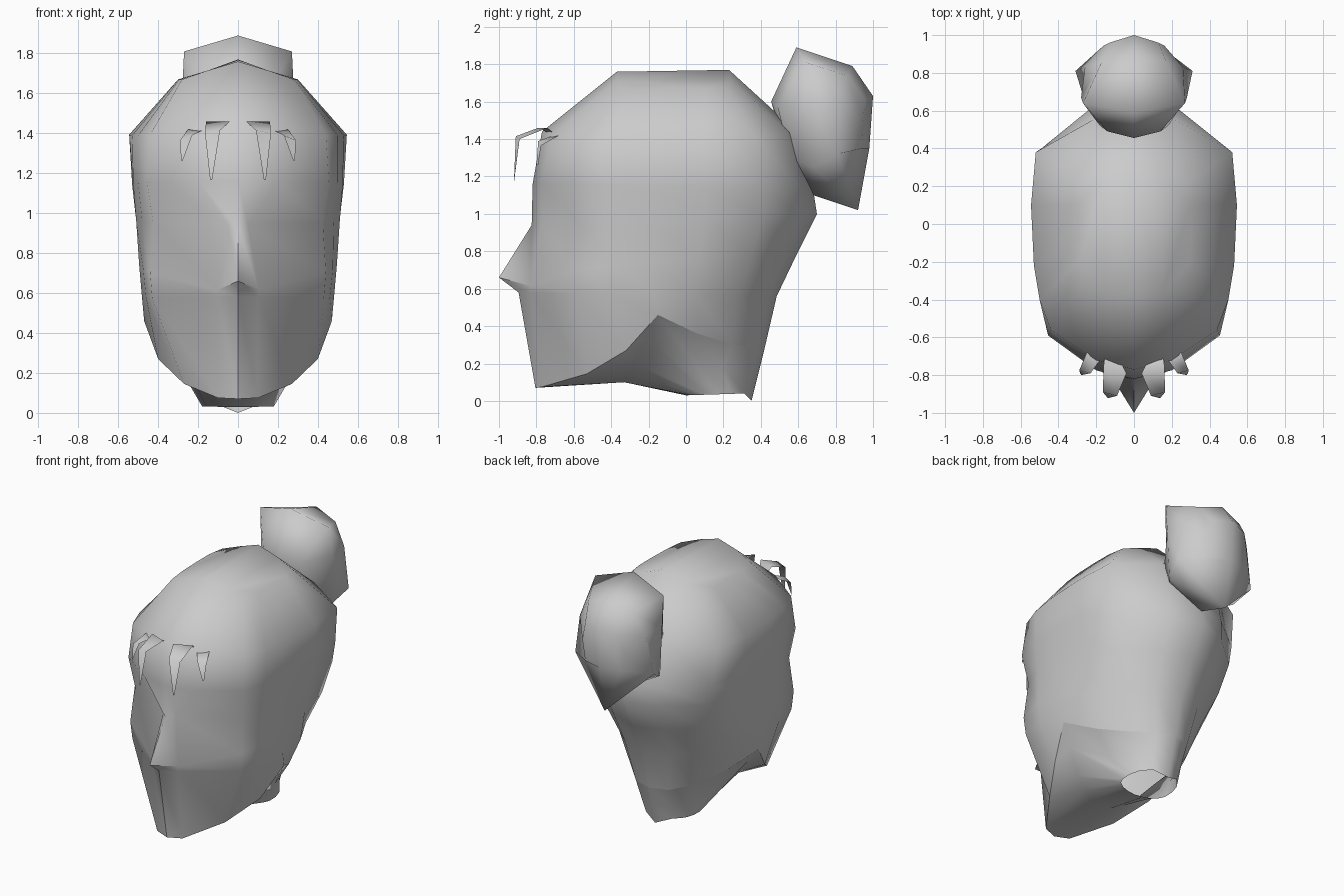
import bpy, bmesh
from math import radians


def make(name, faces, angle=50):
    """Mesh from half-side faces given as point lists, mirrored over x = 0."""
    bm = bmesh.new()
    for side in (1, -1):
        for f in faces:
            pts = []
            for p in f:
                q = (p[0] * side, p[1], p[2])
                if q not in pts:
                    pts.append(q)
            if len(pts) > 2:
                bm.faces.new([bm.verts.new(q) for q in pts[::side]])
    bmesh.ops.remove_doubles(bm, verts=bm.verts, dist=0.0005)
    bmesh.ops.recalc_face_normals(bm, faces=bm.faces)
    me = bpy.data.meshes.new(name)
    bm.to_mesh(me)
    bm.free()
    ob = bpy.data.objects.new(name, me)
    bpy.context.collection.objects.link(ob)
    bpy.ops.object.select_all(action='DESELECT')
    ob.select_set(True)
    bpy.context.view_layer.objects.active = ob
    bpy.ops.object.shade_smooth_by_angle(angle=radians(angle))
    return ob


def loft(rings):
    """Quads between neighbouring half rings."""
    return [[a[i], a[i + 1], b[i + 1], b[i]]
            for a, b in zip(rings, rings[1:]) for i in range(len(a) - 1)]


def level(z_front, z_back, xy, sag=0):
    """Half ring running front to back, height blended along y, dropping at the sides."""
    y0, y1 = xy[0][1], xy[-1][1]
    return [(x, y, z_front + (z_back - z_front) * (y - y0) / (y1 - y0) - sag * x) for x, y in xy]


# head: half rings from crown to jaw, each from face centre to back centre
crown = [(0, -.37, 1.76), (.15, -.37, 1.715), (.28, -.34, 1.67), (.295, -.2, 1.67), (.3, -.05, 1.67),
         (.3, .1, 1.67), (.28, .22, 1.67), (.15, .24, 1.715), (0, .23, 1.77)]
brow_top = level(1.44, 1.46, [(0, -.77), (.2, -.72), (.44, -.56), (.5, -.4), (.53, -.22),
                              (.545, .1), (.52, .38), (.22, .55), (0, .57)], sag=.11)
brow = level(1.16, 1.13, [(0, -.82), (.2, -.775), (.455, -.59), (.5, -.4), (.525, -.22),
                          (.53, .1), (.49, .4), (.22, .62), (0, .68)])
eyes = level(.94, 1.0, [(0, -.825), (.05, -.77), (.425, -.56), (.48, -.4), (.51, -.22),
                        (.51, .1), (.46, .41), (.22, .62), (0, .70)])
nose = [(0, -1, .66), (.105, -.83, .615), (.44, -.59, .7), (.475, -.4, .72), (.495, -.2, .74),
        (.48, .07, .76), (.42, .35, .78), (.2, .53, .79), (0, .595, .79)]
lip = level(.58, .56, [(0, -.895), (.1, -.83), (.43, -.58), (.46, -.4), (.48, -.18),
                       (.46, .05), (.34, .28), (.18, .43), (0, .485)])
jaw = [(0, -.805, .07), (.1, -.77, .075), (.27, -.53, .145), (.4, -.32, .27), (.47, -.15, .46),
       (.36, .06, .36), (.24, .25, .3), (.13, .38, .28), (0, .42, .28)]
make("head", [crown] + loft([crown, brow_top, brow, eyes, nose, lip, jaw]), angle=50)

# underside of the jaw and open neck
throat = [(0, -.33, .10), (.08, -.33, .10), (.16, -.31, .14), (.24, -.28, .2), (.36, -.21, .34),
          (.26, .05, .2), (.19, .2, .18), (.12, .34, .16), (0, .385, .14)]
neck = level(.03, .04, [(0, 0), (.07, .01), (.12, .03), (.16, .06), (.18, .1),
                        (.18, .17), (.16, .24), (.1, .31)]) + [(0, .35, 0)]
make("neck", loft([jaw, throat, neck]), angle=50)

# hair bun: half rings from the head outward, each top to bottom
inner = [(0, .455, 1.6), (.14, .49, 1.57), (.18, .52, 1.45), (.16, .55, 1.3), (0, .60, 1.2)]
middle = [(0, .59, 1.89), (.27, .64, 1.81), (.28, .67, 1.6), (.27, .68, 1.25), (0, .68, 1.1)]
outer = [(0, .89, 1.79), (.17, .86, 1.74), (.26, .83, 1.6), (.31, .81, 1.32), (0, .92, 1.02)]
back = [(0, 1, 1.63), (.13, .96, 1.61), (.16, .945, 1.5), (.14, .94, 1.35), (0, .98, 1.35)]
make("hair_bun", [inner] + loft([inner, middle, outer, back]) + [back], angle=100)

# fringe strands: thin tapering ribbons as left/right edge pairs, root to tip
strands = {
    "inner_fringe": [((.08, -.71, 1.42), (.15, -.67, 1.40)), ((.04, -.79, 1.46), (.16, -.74, 1.46)),
                     ((.09, -.91, 1.415), (.165, -.89, 1.40)), ((.13, -.92, 1.165), (.14, -.92, 1.17))],
    "outer_fringe": [((.17, -.70, 1.41), (.24, -.65, 1.40)), ((.18, -.72, 1.415), (.25, -.68, 1.42)),
                     ((.23, -.79, 1.39), (.29, -.775, 1.365)), ((.278, -.80, 1.26), (.285, -.79, 1.265))],
}
for name, pairs in strands.items():
    make(name, loft([list(p) for p in pairs]), angle=70)
